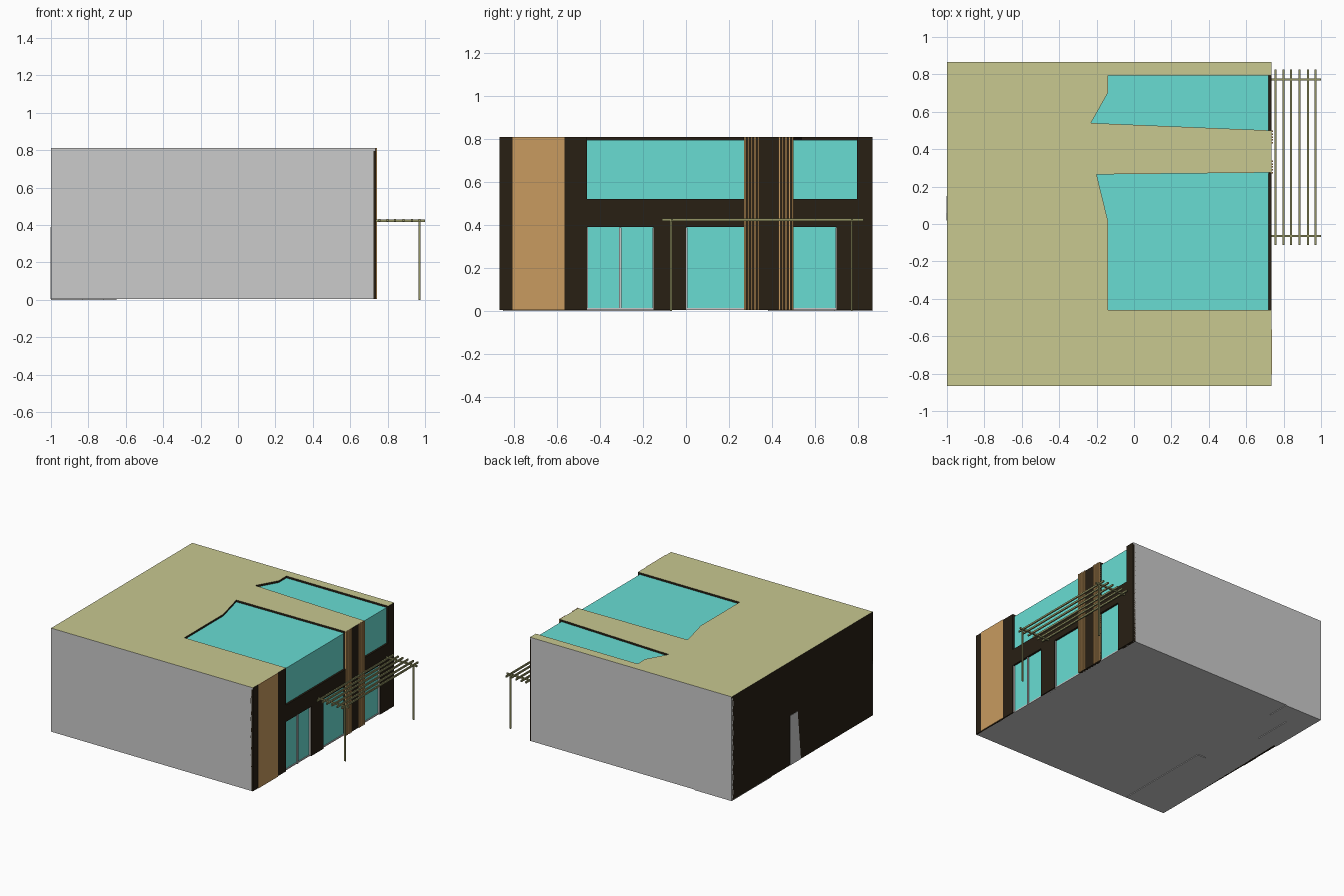
import bpy, bmesh

if "Cube" in bpy.data.objects:
    bpy.data.objects.remove(bpy.data.objects["Cube"])


def material(name, rgb):
    m = bpy.data.materials.new(name)
    m.diffuse_color = (*rgb, 1)
    m.use_nodes = True
    m.node_tree.nodes["Principled BSDF"].inputs["Base Color"].default_value = m.diffuse_color
    return m


ROOF = material("roof_khaki", (0.58, 0.58, 0.28))
DARK = material("dark_cladding", (0.021, 0.014, 0.007))
WOOD = material("wood", (0.58, 0.33, 0.115))
GLASS = material("glass", (0.14, 0.72, 0.65))
OLIVE = material("pergola_olive", (0.30, 0.30, 0.13))
GREY = material("grey", (0.6, 0.6, 0.6))


def finish(name, bm, mats):
    bmesh.ops.recalc_face_normals(bm, faces=bm.faces)
    me = bpy.data.meshes.new(name)
    bm.to_mesh(me)
    bm.free()
    for m in mats:
        me.materials.append(m)
    ob = bpy.data.objects.new(name, me)
    bpy.context.collection.objects.link(ob)
    return ob


def boxes(name, mat, *spans):
    """One object from boxes given as (x0, x1, y0, y1, z0, z1)."""
    bm = bmesh.new()
    for x0, x1, y0, y1, z0, z1 in spans:
        vs = bmesh.ops.create_cube(bm, size=1)["verts"]
        for v in vs:
            v.co.x = x1 if v.co.x > 0 else x0
            v.co.y = y1 if v.co.y > 0 else y0
            v.co.z = z1 if v.co.z > 0 else z0
    return finish(name, bm, [mat])


def prism(name, points, offset, mats):
    """Flat outline extruded along an offset."""
    bm = bmesh.new()
    face = bm.faces.new([bm.verts.new(p) for p in points])
    new = bmesh.ops.extrude_face_region(bm, geom=[face])["geom"]
    bmesh.ops.translate(bm, vec=offset, verts=[g for g in new if isinstance(g, bmesh.types.BMVert)])
    return finish(name, bm, mats)


X0, XW, XF, Y, B, T, TOP = -1, 0.725, 0.735, 0.867, 0.005, 0.795, 0.81

# Shell: grey side walls, dark rear wall, floor
boxes("side_walls", GREY, (X0, XW, -Y, -Y + 0.02, B, T), (X0, XW, Y - 0.02, Y, B, T))
boxes("rear_wall", DARK, (X0, X0 + 0.02, -Y + 0.001, Y - 0.001, B, T))
boxes("floor", GREY, (X0 + 0.001, XW, -Y + 0.001, Y - 0.001, B, B + 0.01))
boxes("floor_pads", GREY,
      (X0, -0.68, 0.69, Y, 0, B), (X0, -0.83, 0.38, 0.69, 0, B), (-0.72, -0.65, -0.85, -0.07, 0, B))
prism("rear_door", [(X0, 0.15, B), (X0, 0.02, B), (X0, 0.06, 0.39), (X0, 0.15, 0.39)],
      (-0.003, 0, 0), [GREY])

# Roof slab notched around the two skylights
outline = [(X0, -Y), (XF, -Y), (XF, -0.46), (-0.14, -0.46), (-0.14, 0.02), (-0.20, 0.265),
           (XF, 0.275), (XF, 0.50), (-0.23, 0.54), (-0.14, 0.70), (-0.14, 0.795),
           (XF, 0.795), (XF, Y), (X0, Y)]
roof = prism("roof", [(x, y, T) for x, y in outline], (0, 0, TOP - T), [ROOF, DARK, GREY])
for p in roof.data.polygons:
    if abs(p.normal.z) < 0.5:
        p.material_index = 2 if abs(p.center.y) > Y - 0.01 else 1

# Glass volume behind the facade and under the skylights
boxes("glazing", GLASS, (-0.28, 0.72, -0.465, 0.80, B + 0.01, T))

# Dark facade built around the window openings
boxes("facade", DARK, *[(0.715, XF, *s) for s in (
    (-Y, -0.46, B, T), (-0.46, 0.27, 0.39, 0.52), (-0.15, 0.0, B, 0.39),
    (0.27, 0.50, B, T), (0.50, 0.795, 0.39, 0.52), (0.70, Y, B, 0.39),
    (0.795, Y, 0.39, T))])

# Door and window jambs
boxes("window_frames", GREY, *[(0.718, 0.73, y - w, y + w, B, 0.388) for y, w in (
    (-0.305, 0.006), (-0.458, 0.003), (-0.152, 0.003), (0.003, 0.003), (0.697, 0.003))])

# Wood sign panel and vertical slats
boxes("wood_panel", WOOD, (XF - 0.005, 0.739, -0.805, -0.565, B, TOP))
boxes("wood_slats", WOOD, *[(XF - 0.005, 0.742, y0 + i * 0.0155, y0 + i * 0.0155 + 0.008, B, TOP)
                            for y0 in (0.27, 0.43) for i in range(5)])

# Pergola
boxes("pergola_posts", OLIVE, *[(0.965, 0.977, y - 0.004, y + 0.004, 0, 0.418) for y in (-0.07, 0.77)])
boxes("pergola_beams", OLIVE, *[(XF - 0.005, 1.0, y - 0.005, y + 0.005, 0.416, 0.428)
                                for y in (-0.065, 0.772)])
boxes("pergola_slats", OLIVE, *[(x - 0.005, x + 0.005, -0.112, 0.825, 0.418, 0.431)
                                for x in (0.757, 0.80, 0.84, 0.885, 0.93, 0.97)])
